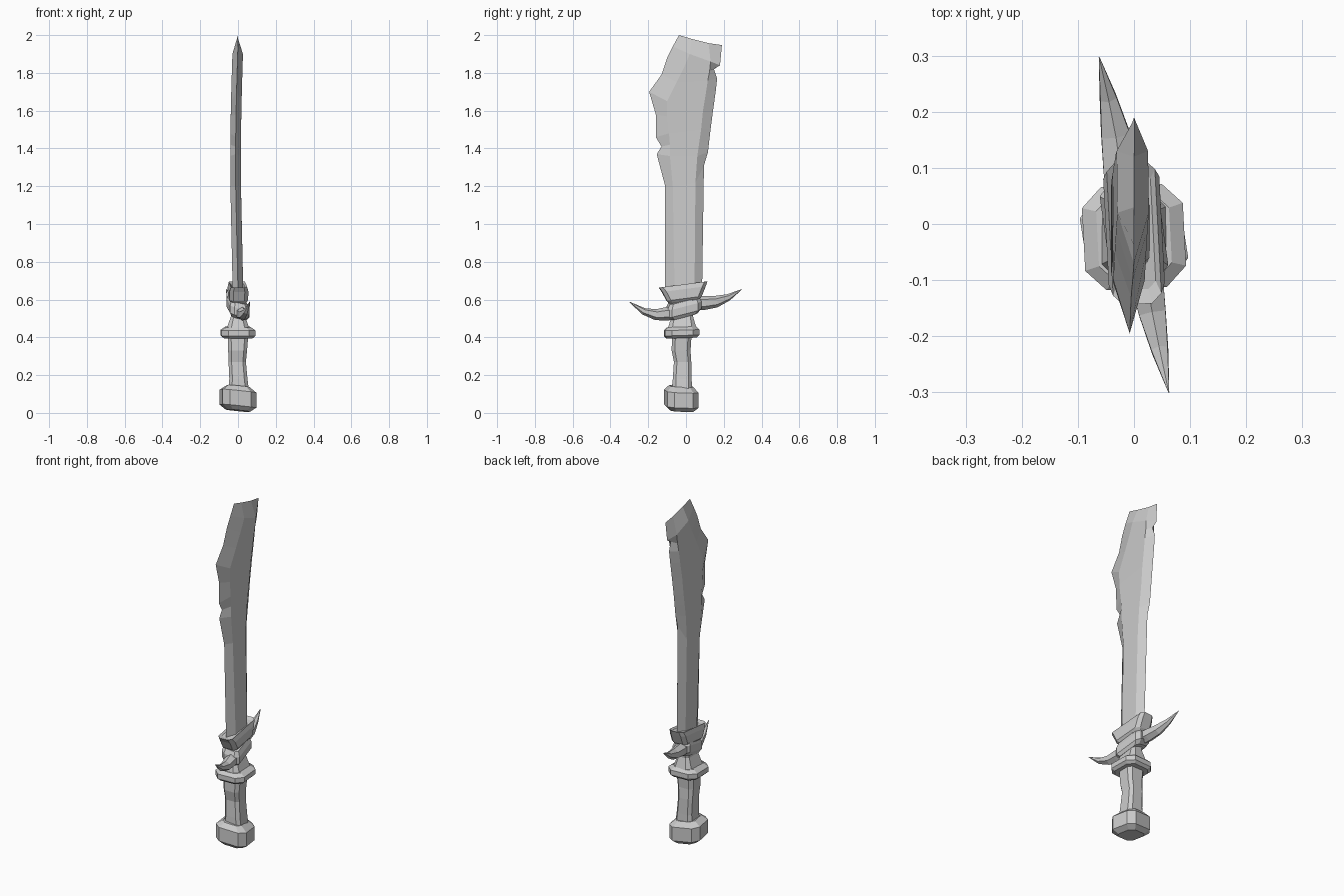
import bpy, bmesh
from math import cos, sin, pi, radians
from mathutils import Vector, Matrix


def loft(name, rings):
    """Skin a list of equal-length point rings and cap both ends."""
    bm = bmesh.new()
    rows = [[bm.verts.new(p) for p in ring] for ring in rings]
    n = len(rows[0])
    for a, b in zip(rows, rows[1:]):
        for i in range(n):
            j = (i + 1) % n
            bm.faces.new((a[i], a[j], b[j], b[i]))
    bm.faces.new(rows[0][::-1])
    bm.faces.new(rows[-1])
    bmesh.ops.remove_doubles(bm, verts=bm.verts, dist=0.0005)
    bmesh.ops.recalc_face_normals(bm, faces=bm.faces)
    me = bpy.data.meshes.new(name)
    bm.to_mesh(me)
    bm.free()
    ob = bpy.data.objects.new(name, me)
    bpy.context.collection.objects.link(ob)
    return ob


def octagon(cx, cy, z, hx, hy, cut=0.4, tilt=(0, 0), turn=0):
    """Rectangle ring with cut corners, sloped by tilt and turned about z."""
    c = min(hx, hy) * cut
    pts = [(hx, -hy + c), (hx, hy - c), (hx - c, hy), (-hx + c, hy),
           (-hx, hy - c), (-hx, -hy + c), (-hx + c, -hy), (hx - c, -hy)]
    rot = Matrix.Rotation(radians(turn), 2)
    out = []
    for p in pts:
        x, y = rot @ Vector(p)
        out.append((cx + x, cy + y, z + tilt[0] * x + tilt[1] * y))
    return out


def stack(name, specs, **kw):
    return loft(name, [octagon(*s, **kw) for s in specs])


# Blade: each row is back edge, two flat borders, cutting edge as (y, z)
rows = [
    (-.11, .64, -.06, .64, .045, .64, .085, .64),
    (-.11, 1.20, -.07, 1.20, .05, 1.22, .095, 1.31),
    (-.155, 1.37, -.085, 1.36, .06, 1.36, .116, 1.38),
    (-.13, 1.41, -.085, 1.42, .07, 1.43, .123, 1.44),
    (-.16, 1.46, -.09, 1.48, .08, 1.50, .13, 1.50),
    (-.16, 1.58, -.10, 1.57, .09, 1.60, .143, 1.60),
    (-.195, 1.70, -.10, 1.65, .105, 1.69, .157, 1.70),
    (-.13, 1.79, -.05, 1.75, .115, 1.76, .165, 1.77),
    (-.10, 1.88, -.01, 1.83, .125, 1.81, .148, 1.82),
    (-.07, 1.94, .02, 1.90, .13, 1.86, .18, 1.84),
]


def bend(z):
    return -0.013 * sin(pi * min(max((z - .7) / 1.25, 0), 1))


blade = []
for yl, zl, ya, za, yb, zb, yr, zr in rows:
    t = 0.028
    blade.append([(bend(zl), yl, zl), (bend(za) + t, ya, za), (bend(zb) + t, yb, zb),
                  (bend(zr), yr, zr), (bend(zb) - t, yb, zb), (bend(za) - t, ya, za)])
tip = [(0, -.037, 2.0), (0, .03, 1.98), (0, .12, 1.957), (0, .19, 1.947)]
blade.append([tip[0], tip[1], tip[2], tip[3], tip[2], tip[1]])
loft("blade", blade)

# Pommel: chunky, slightly tilted block
stack("pommel", [(0, -.025, .012, .06, .06), (0, -.025, .035, .09, .083),
                 (0, -.025, .115, .09, .083), (0, -.025, .142, .055, .06)],
      tilt=(-.1, -.05), turn=9)

# Grip with an uneven carved outline
stack("grip", [(.003, -.02, .12, .055, .052), (.002, -.02, .18, .048, .05),
               (-.004, -.018, .27, .046, .046), (-.002, -.026, .33, .05, .05),
               (0, -.022, .42, .055, .052)], cut=.35)

# Collar above the grip and the tapering neck
stack("grip_collar", [(0, -.023, .396, .075, .078), (0, -.023, .41, .09, .092),
                      (0, -.023, .438, .09, .092), (0, -.023, .455, .065, .075)],
      tilt=(0, .03), turn=3)
stack("neck", [(0, -.02, .44, .062, .078), (0, -.02, .515, .036, .056),
               (0, -.015, .62, .04, .07)])

# Wrap holding the horns, slanting up toward the back
stack("horn_wrap", [(0, -.012, .515, .04, .07), (0, -.012, .535, .052, .09),
                    (0, -.012, .575, .052, .09), (0, -.012, .60, .042, .078)],
      tilt=(-.25, .22), turn=8)

# Flared upper guard gripping the blade
stack("upper_guard", [(0, -.01, .588, .036, .075), (0, -.01, .605, .05, .092),
                      (0, -.012, .655, .05, .115), (0, -.015, .68, .043, .128),
                      (0, -.012, .672, .034, .105)], tilt=(0, .13), turn=3)


# Curved horns on both sides: points are (x, y, z, radius)
def horn(name, pts):
    rings = []
    for i, (x, y, z, r) in enumerate(pts):
        a = Vector(pts[max(i - 1, 0)][:3])
        b = Vector(pts[min(i + 1, len(pts) - 1)][:3])
        d = (b - a).normalized()
        side = d.cross(Vector((0, 0, 1))).normalized()
        up = side.cross(d)
        rings.append([Vector((x, y, z)) + r * (side * cos(k * pi / 3 + pi / 6) * .95
                      + up * sin(k * pi / 3 + pi / 6)) for k in range(6)])
    loft(name, rings)


horn("front_horn", [(.015, -.04, .53, .036), (.024, -.11, .524, .035),
                    (.033, -.16, .520, .029), (.046, -.225, .538, .018),
                    (.062, -.30, .588, .001)])
horn("back_horn", [(-.015, .03, .58, .038), (-.024, .095, .582, .037),
                   (-.033, .16, .589, .031), (-.046, .225, .612, .018),
                   (-.062, .297, .655, .001)])
